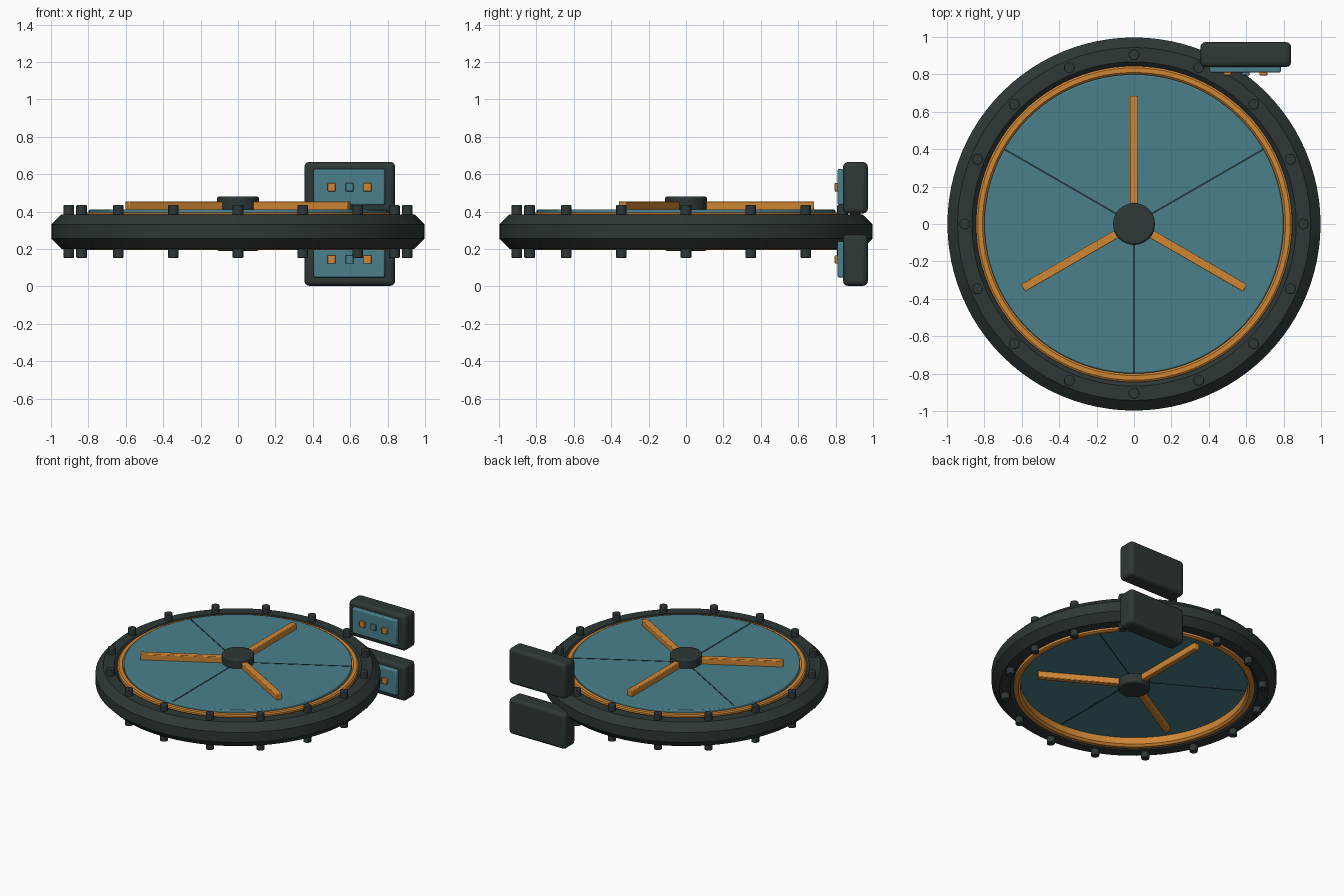
import bpy, bmesh, math
from mathutils import Matrix

if "Cube" in bpy.data.objects:
    bpy.data.objects.remove(bpy.data.objects["Cube"])


def material(name, color):
    m = bpy.data.materials.new(name)
    m.use_nodes = True
    m.diffuse_color = (*color, 1)
    m.node_tree.nodes["Principled BSDF"].inputs["Base Color"].default_value = (*color, 1)
    return m


DARK = material("dark iron", (0.027, 0.038, 0.038))
TEAL = material("teal panel", (0.069, 0.216, 0.262))
ORANGE = material("orange metal", (0.63, 0.24, 0.034))
SEAM = material("seam shadow", (0.015, 0.04, 0.05))


def finish(name, bm, mat, bevel=0, segments=2):
    bmesh.ops.recalc_face_normals(bm, faces=bm.faces)
    mesh = bpy.data.meshes.new(name)
    bm.to_mesh(mesh)
    bm.free()
    mesh.materials.append(mat)
    ob = bpy.data.objects.new(name, mesh)
    bpy.context.collection.objects.link(ob)
    if bevel:
        mod = ob.modifiers.new("soft edges", "BEVEL")
        mod.width, mod.segments = bevel, segments
        mod.limit_method = "ANGLE"
    bpy.context.view_layer.objects.active = ob
    ob.select_set(True)
    bpy.ops.object.shade_smooth_by_angle(angle=math.radians(25))
    ob.select_set(False)
    return ob


def box(name, mat, x, y, z, bevel=0, angle=0, segments=2):
    """Box given by its (min, max) on each axis, turned about the z axis."""
    bm = bmesh.new()
    size = [b - a for a, b in (x, y, z)]
    mid = [(a + b) / 2 for a, b in (x, y, z)]
    place = Matrix.Rotation(angle, 4, "Z") @ Matrix.Translation(mid) @ Matrix.Diagonal((*size, 1))
    bmesh.ops.create_cube(bm, size=1, matrix=place)
    return finish(name, bm, mat, bevel, segments)


def cylinder(name, mat, radius, z, at=(0, 0), sides=64, bevel=0):
    bm = bmesh.new()
    bmesh.ops.create_cone(bm, cap_ends=True, segments=sides, radius1=radius, radius2=radius,
                          depth=z[1] - z[0],
                          matrix=Matrix.Translation((*at, (z[0] + z[1]) / 2)))
    return finish(name, bm, mat, bevel)


def lathe(name, mat, profile, sides=96):
    """Closed (radius, z) profile spun around the z axis."""
    bm = bmesh.new()
    rings = []
    for i in range(sides):
        a = math.tau * i / sides
        rings.append([bm.verts.new((r * math.cos(a), r * math.sin(a), z)) for r, z in profile])
    n = len(profile)
    for i in range(sides):
        p, q = rings[i], rings[(i + 1) % sides]
        for j in range(n):
            k = (j + 1) % n
            bm.faces.new((p[j], q[j], q[k], p[k]))
    return finish(name, bm, mat)


def tube_section(radius, z, half_width, half_height, sides):
    step = math.tau / sides
    return [(radius + half_width * math.cos(step * (i + 0.5)),
             z + half_height * math.sin(step * (i + 0.5))) for i in range(sides)]


# Heavy outer frame and the bright liner inside it
lathe("outer_frame", DARK, tube_section(0.905, 0.293, 0.1, 0.1, 8))
lathe("inner_liner", ORANGE, [(0.845, 0.2), (0.845, 0.387), (0.835, 0.394), (0.81, 0.394),
                              (0.795, 0.38), (0.795, 0.21), (0.81, 0.195), (0.835, 0.195)])

# Door disc
DOOR_Z = 0.335
cylinder("door_disc", TEAL, 0.8, (0.26, 0.41), sides=96, bevel=0.008)

# Hub, spokes and panel seams, mirrored on both faces of the door
for side, label in ((1, "top"), (-1, "bottom")):
    def span(low, high):
        return sorted((DOOR_Z + side * low, DOOR_Z + side * high))

    cylinder("hub_" + label, DARK, 0.112, span(0.07, 0.145), sides=32, bevel=0.01)
    for i in range(3):
        turn = math.tau * i / 3
        box(f"spoke_{label}_{i + 1}", ORANGE, (-0.022, 0.022), (0.08, 0.685),
            span(0.07, 0.12), 0.005, turn)
        box(f"seam_{label}_{i + 1}", SEAM, (-0.005, 0.005), (0.1, 0.795),
            span(0.07, 0.077), 0, turn + math.pi)

# Bolts around the frame, above and below
for i in range(16):
    a = math.tau * i / 16
    at = (0.905 * math.cos(a), 0.905 * math.sin(a))
    cylinder(f"bolt_top_{i + 1}", DARK, 0.029, (0.37, 0.434), at, 16, 0.004)
    cylinder(f"bolt_bottom_{i + 1}", DARK, 0.029, (0.153, 0.21), at, 16, 0.004)

# Two control boxes, each with a panel and three buttons
for label, z in (("upper", 0.39), ("lower", 0.003)):
    box(label + "_control_box", DARK, (0.355, 0.84), (0.84, 0.972), (z, z + 0.275), 0.025, 0, 3)
    box(label + "_control_panel", TEAL, (0.405, 0.785), (0.81, 0.85), (z + 0.045, z + 0.238), 0.008)
    for i, mat in enumerate((ORANGE, TEAL, ORANGE)):
        x = 0.5 + 0.096 * i
        box(f"{label}_button_{i + 1}", mat, (x - 0.022, x + 0.022), (0.795, 0.82),
            (z + 0.118, z + 0.162), 0.004)
